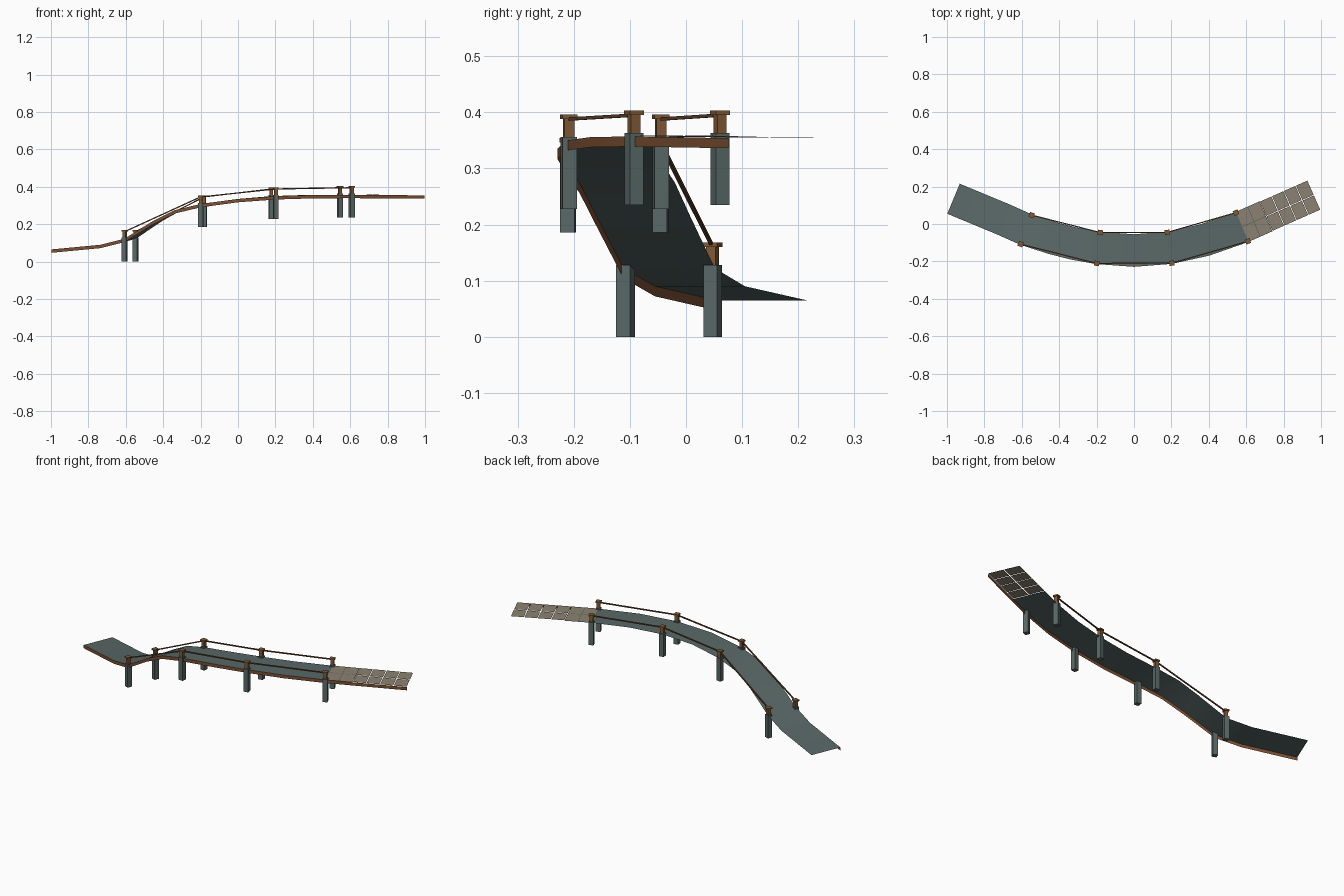
import bpy
from mathutils import Vector, Matrix

cube = bpy.data.objects.get("Cube")
if cube:
    bpy.data.objects.remove(cube)


def material(name, colour):
    m = bpy.data.materials.new(name)
    m.use_nodes = True
    m.diffuse_color = (*colour, 1)
    m.node_tree.nodes["Principled BSDF"].inputs["Base Color"].default_value = (*colour, 1)
    return m


SLATE = material("slate green", (0.10, 0.14, 0.135))
WOOD = material("post wood", (0.22, 0.10, 0.035))
TRIM = material("trim wood", (0.20, 0.08, 0.032))
ROPE = material("dark rail wood", (0.13, 0.06, 0.025))
STONE = material("tan paving", (0.26, 0.225, 0.165))

# Centre line of the walkway, low end to paved end
PATH = [Vector(p) for p in (
    (-.965, .135, .065), (-.70, .025, .09), (-.577, -.03, .122), (-.43, -.077, .217),
    (-.32, -.105, .275), (-.19, -.128, .308), (0, -.142, .335), (.19, -.127, .35),
    (.38, -.085, .356), (.577, -.016, .357), (.963, .155, .354))]
HALF = 0.087
TRIM_DROP = Vector((0, 0, -0.018))
LAST = len(PATH) - 1


def tangent(i):
    d = PATH[min(i + 1, LAST)] - PATH[max(i - 1, 0)]
    return Vector((d.x, d.y, 0)).normalized()


def edge_point(i, offset):
    t = tangent(i)
    return PATH[i] + Vector((-t.y, t.x, 0)) * offset


def mesh_object(name, verts, faces, mat):
    me = bpy.data.meshes.new(name)
    me.from_pydata([tuple(v) for v in verts], [], faces)
    me.materials.append(mat)
    ob = bpy.data.objects.new(name, me)
    bpy.context.collection.objects.link(ob)
    return ob


def strip(name, side_a, side_b, mat):
    """Ribbon of quads between two matching lines of points."""
    n = len(side_a)
    faces = [(i, i + 1, n + i + 1, n + i) for i in range(n - 1)]
    ob = mesh_object(name, side_a + side_b, faces, mat)
    for p in ob.data.polygons:
        p.use_smooth = True
    return ob


def box(name, centre, size, direction, mat):
    bpy.ops.mesh.primitive_cube_add(size=1)
    ob = bpy.context.object
    ob.name = name
    rot = direction.to_track_quat('X', 'Z').to_matrix().to_4x4()
    ob.matrix_world = Matrix.Translation(centre) @ rot @ Matrix.Diagonal((*size, 1))
    ob.data.materials.append(mat)
    return ob


# Deck sheet, running a third of the way under the paving
front = [edge_point(i, -HALF) for i in range(LAST + 1)]
back = [edge_point(i, HALF) for i in range(LAST + 1)]
deck_front = front[:-1] + [front[-2].lerp(front[-1], 1 / 3)]
deck_back = back[:-1] + [back[-2].lerp(back[-1], 1 / 3)]
strip("deck", deck_front, deck_back, SLATE)

# Trim board hanging from the front edge
strip("front_trim", [p + TRIM_DROP for p in front], front, TRIM)

# Paving slabs with open joints
COLS, ROWS, GAP = 6, 2, 0.004
LIFT = Vector((0, 0, 0.0015))


def paving_point(u, v):
    return front[-2].lerp(front[-1], u).lerp(back[-2].lerp(back[-1], u), v) + LIFT


verts, faces = [], []
du, dv = GAP / 0.42, GAP / (2 * HALF)
for c in range(COLS):
    for r in range(ROWS):
        u0, u1 = c / COLS + du / 2, (c + 1) / COLS - du / 2
        v0, v1 = r / ROWS + dv / 2, (r + 1) / ROWS - dv / 2
        n = len(verts)
        verts += [paving_point(u0, v0), paving_point(u1, v0),
                  paving_point(u1, v1), paving_point(u0, v1)]
        faces.append((n, n + 1, n + 2, n + 3))
mesh_object("paving_slabs", verts, faces, STONE)

# Legs, posts, caps and rails on both sides
STATIONS = (2, 5, 7, 9)
LEG_LENGTH, POST_HEIGHT, CAP = 0.128, 0.04, 0.008
for side, offset in (("front", -0.083), ("back", 0.083)):
    anchors = []
    for k, i in enumerate(STATIONS, 1):
        t = tangent(i)
        top = edge_point(i, offset) + Vector((0, 0, 0.006))

        def up(h):
            return top + Vector((0, 0, h))

        box(f"{side}_leg_{k}", up(-LEG_LENGTH / 2), (.026, .026, LEG_LENGTH), t, SLATE)
        box(f"{side}_post_{k}", up(POST_HEIGHT / 2), (.018, .018, POST_HEIGHT), t, WOOD)
        box(f"{side}_cap_{k}", up(POST_HEIGHT - CAP / 2), (.027, .027, CAP), t, WOOD)
        anchors.append(up(POST_HEIGHT - 0.008))
    for k, (a, b) in enumerate(zip(anchors, anchors[1:]), 1):
        box(f"{side}_rail_{k}", (a + b) / 2, ((b - a).length, .006, .006), b - a, ROPE)
